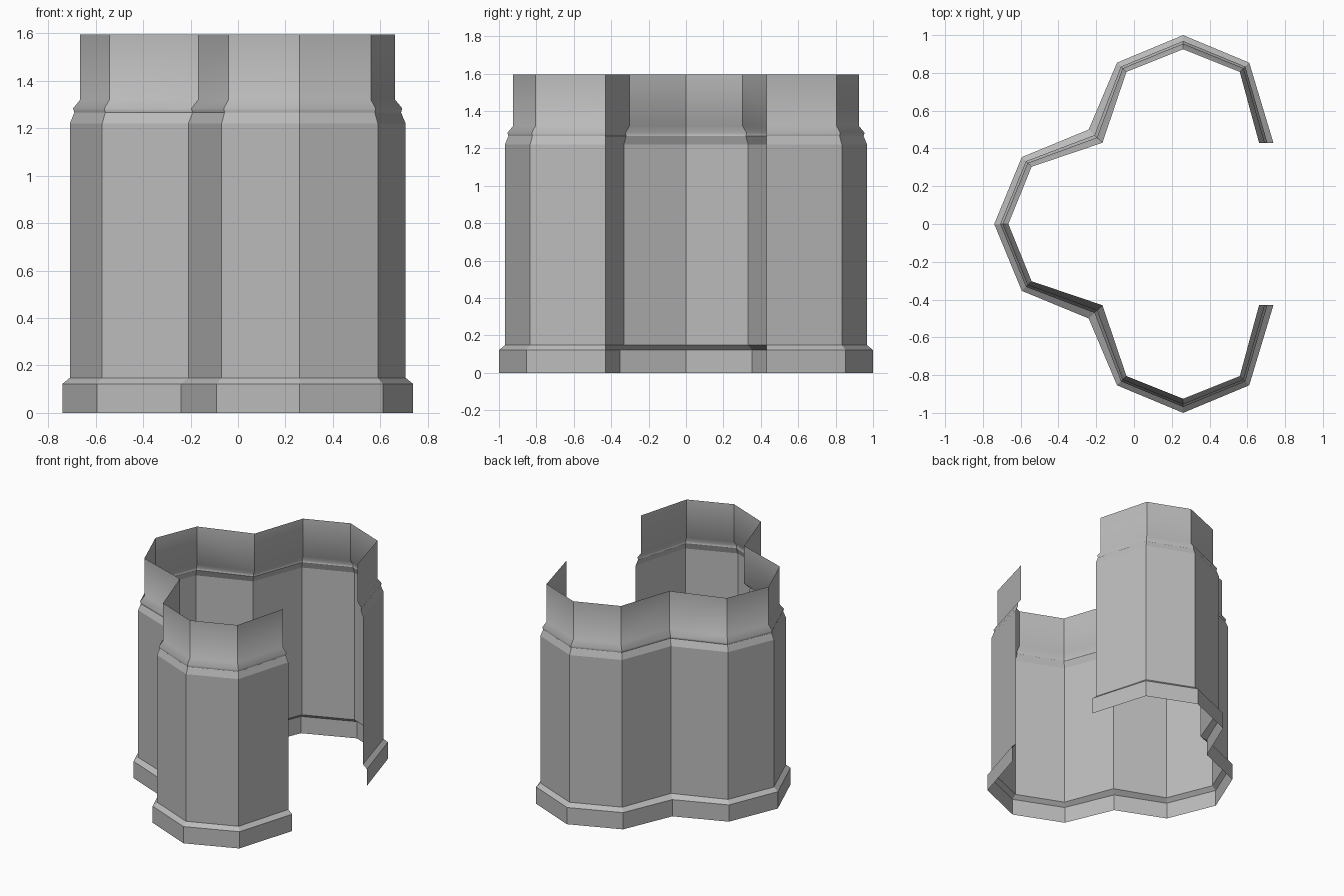
import bpy
import bmesh
from mathutils import Vector

cube = bpy.data.objects.get("Cube")
if cube:
    bpy.data.objects.remove(cube)

# One plain grey material
grey = bpy.data.materials.new("plain grey")
grey.use_nodes = True
colour = (0.5, 0.5, 0.5, 1)
grey.diffuse_color = colour
grey.node_tree.nodes["Principled BSDF"].inputs["Base Color"].default_value = colour

# Half plan of the wall: outline at the foot and at the rim
foot = [(0.738, 0.43), (0.61, 0.854), (0.26, 1.0), (-0.09, 0.854),
        (-0.24, 0.5), (-0.594, 0.354), (-0.74, 0)]
rim = [(0.662, 0.43), (0.56, 0.805), (0.26, 0.925), (-0.04, 0.805),
       (-0.167, 0.43), (-0.542, 0.303), (-0.665, 0)]


def mirrored(half):
    return half + [(x, -y) for x, y in reversed(half[:-1])]


# Wall section: height, share of the way from foot outline to rim outline
section = [(0, 0), (0.122, 0), (0.148, 0.42), (1.22, 0.42), (1.266, 0.67),
           (1.283, 0.6), (1.32, 1), (1.595, 1)]
smooth_rows = (5, 6)

# Open curved wall swept along the plan
bm = bmesh.new()
rows = []
for z, t in section:
    row = []
    for a, b in zip(mirrored(foot), mirrored(rim)):
        p = Vector(a).lerp(Vector(b), t)
        row.append(bm.verts.new((p.x, p.y, z)))
    rows.append(row)
for low, high in zip(rows, rows[1:]):
    for i in range(len(low) - 1):
        face = bm.faces.new((low[i], low[i + 1], high[i + 1], high[i]))
        face.smooth = True

# Crisp edges everywhere except around the soft collar
for edge in bm.edges:
    edge.smooth = False
for r in smooth_rows:
    for a, b in zip(rows[r], rows[r][1:]):
        bm.edges.get((a, b)).smooth = True

mesh = bpy.data.meshes.new("faceted_wall")
bm.to_mesh(mesh)
bm.free()
mesh.materials.append(grey)
wall = bpy.data.objects.new("faceted_wall", mesh)
bpy.context.scene.collection.objects.link(wall)
